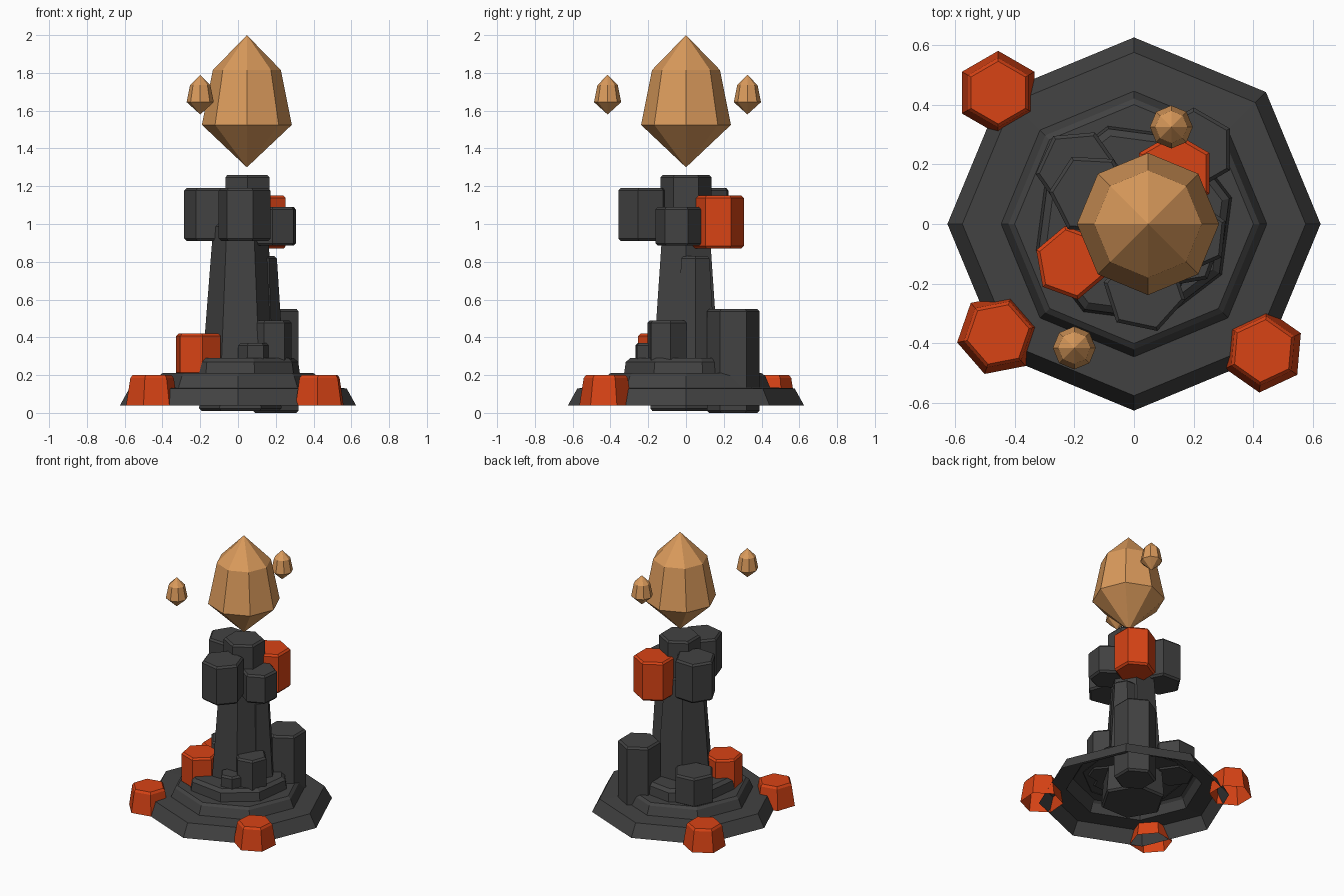
import bpy
from math import cos, sin, radians

if "Cube" in bpy.data.objects:
    bpy.data.objects.remove(bpy.data.objects["Cube"])


def material(name, rgb):
    m = bpy.data.materials.new(name)
    m.diffuse_color = (*rgb, 1)
    m.use_nodes = True
    m.node_tree.nodes["Principled BSDF"].inputs["Base Color"].default_value = m.diffuse_color
    return m


STONE = material("dark stone", (0.0545, 0.0545, 0.0545))
EMBER = material("orange stone", (0.687, 0.056, 0.0075))
CRYSTAL = material("tan crystal", (0.70, 0.323, 0.105))


def lathe(name, mat, x, y, profile, sides, rot=0, open_bottom=False):
    """Stack of polygon rings from (radius, z) points, radius 0 makes a tip."""
    verts, faces, rings = [], [], []
    for r, z in profile:
        n = 1 if r == 0 else sides
        start = len(verts)
        for i in range(n):
            a = radians(rot + 360 * i / sides)
            verts.append((x + r * cos(a), y + r * sin(a), z))
        rings.append([start + i % n for i in range(sides)])
    for lo, hi in zip(rings, rings[1:]):
        for i in range(sides):
            j = (i + 1) % sides
            face = list(dict.fromkeys((lo[i], lo[j], hi[j], hi[i])))
            faces.append(face)
    if profile[-1][0] > 0:
        faces.append(rings[-1])
    if profile[0][0] > 0 and not open_bottom:
        faces.append(rings[0][::-1])
    me = bpy.data.meshes.new(name)
    me.from_pydata(verts, [], faces)
    me.materials.append(mat)
    ob = bpy.data.objects.new(name, me)
    bpy.context.collection.objects.link(ob)
    return ob


def block(name, mat, x, y, z0, z1, r, rot, r_top=None, b=0.013):
    """Hexagonal stone with chamfered ends."""
    t = r if r_top is None else r_top
    lathe(name, mat, x, y,
          [(r - b, z0), (r, z0 + b), (t, z1 - b), (t - b, z1)], 6, rot)


# Hollow stepped base
lathe("base_steps", STONE, 0, 0,
      [(0.625, 0.04), (0.575, 0.13), (0.445, 0.135), (0.42, 0.195),
       (0.40, 0.21)], 8, 0, True)
lathe("base_top_step", STONE, 0, 0,
      [(0.34, 0.205), (0.33, 0.27), (0.305, 0.29)], 8, 15, True)

# Tapered pillar and the slab leaning on it
block("pillar", STONE, 0.012, 0, 0.01, 1.0, 0.218, 0, 0.143)
block("side_slab", STONE, 0.12, 0.05, 0.25, 0.83, 0.122, 0, 0.086)

# Columns standing on the base
for i, (mat, x, y, z0, z1, r, rot) in enumerate([
        (STONE, 0.20, 0.25, 0.0, 0.55, 0.14, 30),
        (STONE, 0.175, -0.10, 0.2, 0.49, 0.11, 10),
        (STONE, 0.085, -0.19, 0.2, 0.37, 0.085, 5),
        (STONE, -0.19, 0.18, 0.2, 0.41, 0.14, 5),
        (EMBER, -0.21, -0.13, 0.2, 0.42, 0.125, 40)]):
    block(f"base_column_{i + 1}", mat, x, y, z0, z1, r, rot)

# Cluster at the head of the pillar
for i, (mat, x, y, z0, z1, r, rot) in enumerate([
        (STONE, 0.05, 0, 0.95, 1.26, 0.135, 30),
        (STONE, 0.035, -0.225, 0.91, 1.19, 0.14, 48),
        (STONE, -0.145, 0.10, 0.91, 1.19, 0.14, 57),
        (STONE, 0.195, -0.04, 0.885, 1.09, 0.122, 24),
        (EMBER, 0.135, 0.17, 0.87, 1.15, 0.136, 30)]):
    block(f"head_block_{i + 1}", mat, x, y, z0, z1, r, rot)

# Orange foot stones, open underneath
for i, (x, y, rot) in enumerate([
        (-0.455, 0.44, 30), (-0.455, -0.37, 11), (0.432, -0.425, 25)]):
    lathe(f"foot_stone_{i + 1}", EMBER, x, y,
          [(0.14, 0.04), (0.117, 0.185), (0.105, 0.2)], 6, rot, True)

# Floating crystals
lathe("main_crystal", CRYSTAL, 0.047, 0,
      [(0, 1.3), (0.238, 1.525), (0.18, 1.815), (0, 2.0)], 8)
for i, (x, y) in enumerate([(-0.2, -0.415), (0.125, 0.325)]):
    lathe(f"small_crystal_{i + 1}", CRYSTAL, x, y,
          [(0, 1.58), (0.072, 1.645), (0.054, 1.735), (0, 1.79)], 8)
